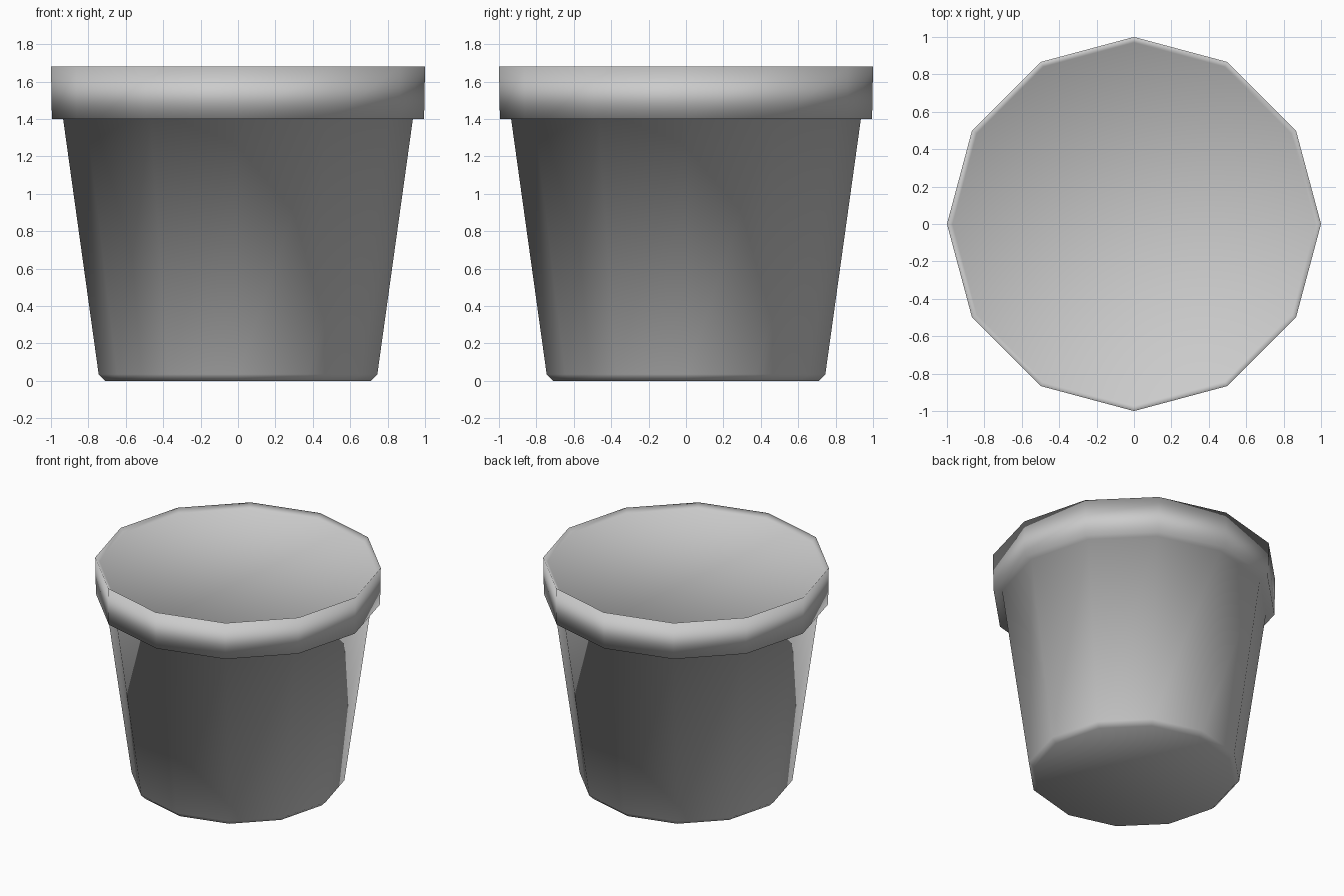
import bpy
import bmesh
import math

SIDES = 12

if "Cube" in bpy.data.objects:
    bpy.data.objects.remove(bpy.data.objects["Cube"], do_unlink=True)


def make_material(name, colour):
    mat = bpy.data.materials.new(name)
    mat.use_nodes = True
    mat.diffuse_color = colour
    mat.node_tree.nodes["Principled BSDF"].inputs["Base Color"].default_value = colour
    return mat


def lathe(name, profile, mat):
    """Spin a (radius, height) profile, bottom to top, and cap both ends."""
    bm = bmesh.new()
    rings = []
    for radius, height in profile:
        angles = [2 * math.pi * i / SIDES for i in range(SIDES)]
        rings.append([bm.verts.new((radius * math.cos(a), radius * math.sin(a), height))
                      for a in angles])
    for low, high in zip(rings, rings[1:]):
        for i in range(SIDES):
            j = (i + 1) % SIDES
            bm.faces.new((low[i], low[j], high[j], high[i]))
    bm.faces.new(rings[0][::-1])
    bm.faces.new(rings[-1])
    for face in bm.faces:
        face.smooth = True
    mesh = bpy.data.meshes.new(name)
    bm.to_mesh(mesh)
    bm.free()
    mesh.materials.append(mat)
    obj = bpy.data.objects.new(name, mesh)
    bpy.context.collection.objects.link(obj)
    return obj


grey = make_material("light grey", (0.6, 0.6, 0.6, 1))

# Tapered pot: chamfered foot, wall, overhanging rim, sunken fill
pot_profile = [
    (0.71, 0.0), (0.745, 0.035),
    (0.935, 1.4),
    (0.995, 1.4), (1.0, 1.68),
    (0.97, 1.65),
]
lathe("plant_pot", pot_profile, grey)
